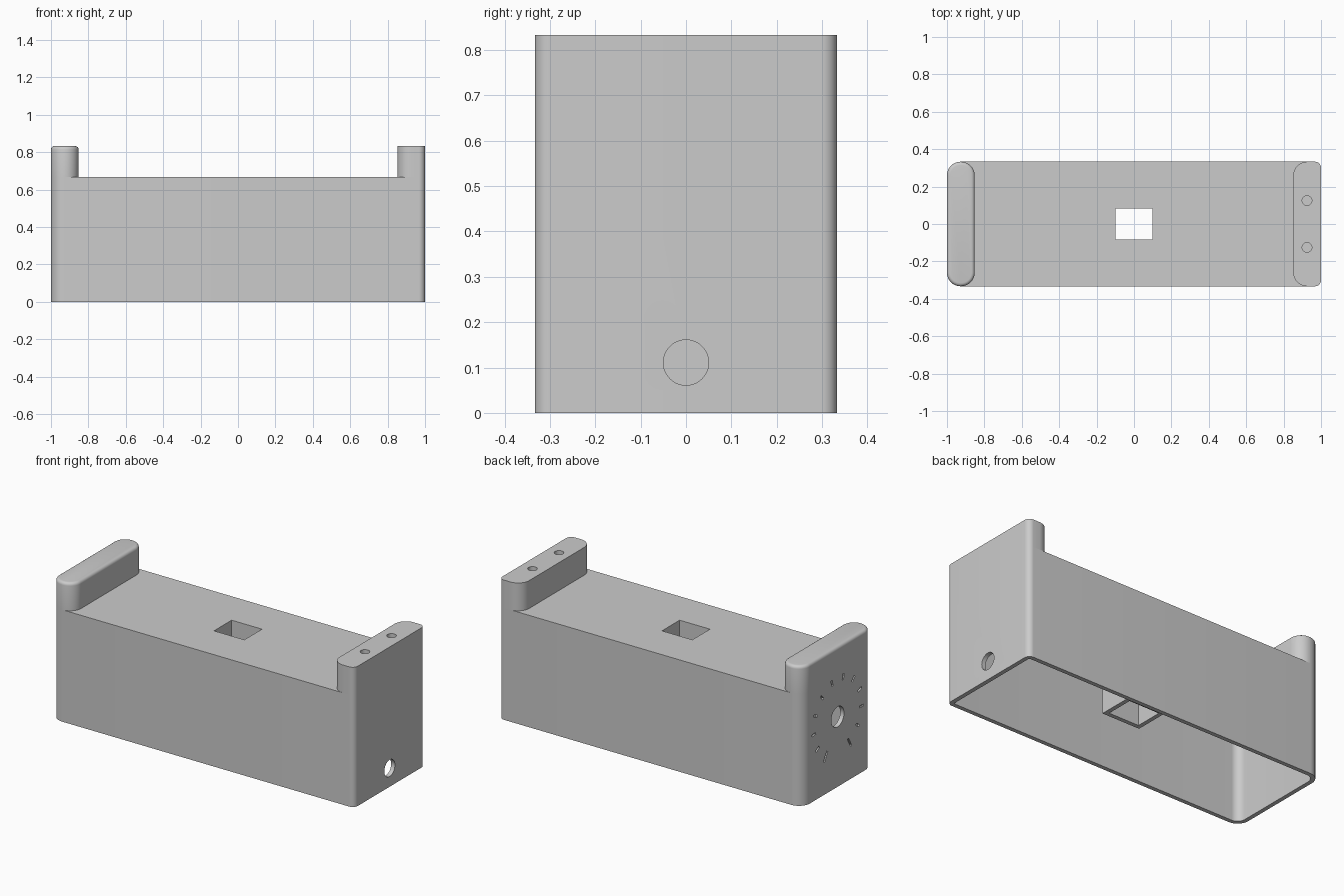
import bpy, bmesh, math
from mathutils import Matrix, Vector

if "Cube" in bpy.data.objects:
    bpy.data.objects.remove(bpy.data.objects["Cube"], do_unlink=True)

grey = bpy.data.materials.new("plain grey")
grey.use_nodes = True
colour = (0.6, 0.6, 0.6, 1)
grey.diffuse_color = colour
grey.node_tree.nodes["Principled BSDF"].inputs["Base Color"].default_value = colour


def finish(bm, name):
    bmesh.ops.recalc_face_normals(bm, faces=bm.faces)
    mesh = bpy.data.meshes.new(name)
    bm.to_mesh(mesh)
    bm.free()
    mesh.materials.append(grey)
    obj = bpy.data.objects.new(name, mesh)
    bpy.context.collection.objects.link(obj)
    return obj


def prism(name, x0, x1, half_y, z0, z1, r_min=0, r_max=0, top_fillet=0):
    """Upright block with its own corner radius at each x end."""
    bm = bmesh.new()
    corners = [(x1, 1, r_max, -1), (x0, 1, r_min, 1), (x0, -1, r_min, 1), (x1, -1, r_max, -1)]
    points = []
    for i, (x, side, r, inward) in enumerate(corners):
        steps = 12 if r else 0
        for k in range(steps + 1):
            a = math.pi / 2 * (i + k / max(steps, 1))
            points.append((x + inward * r + r * math.cos(a),
                           side * (half_y - r) + r * math.sin(a)))
    base = bm.faces.new([bm.verts.new((x, y, z0)) for x, y in points])
    out = bmesh.ops.extrude_face_region(bm, geom=[base])
    top = [v for v in out["geom"] if isinstance(v, bmesh.types.BMVert)]
    bmesh.ops.translate(bm, verts=top, vec=(0, 0, z1 - z0))
    if top_fillet:
        rim = [e for e in bm.edges if all(v in top for v in e.verts)]
        bmesh.ops.bevel(bm, geom=rim, offset=top_fillet, segments=4,
                        profile=0.5, affect='EDGES')
    return finish(bm, name)


def rod(name, centre, radius, length, axis):
    bm = bmesh.new()
    turn = Vector((0, 0, 1)).rotation_difference(Vector(axis)).to_matrix().to_4x4()
    bmesh.ops.create_cone(bm, cap_ends=True, segments=40, radius1=radius, radius2=radius,
                          depth=length, matrix=Matrix.Translation(centre) @ turn)
    return finish(bm, name)


def cut(obj, cutter):
    mod = obj.modifiers.new("cut", 'BOOLEAN')
    mod.operation = 'DIFFERENCE'
    mod.solver = 'EXACT'
    mod.object = cutter
    bpy.context.view_layer.update()
    bpy.context.view_layer.objects.active = obj
    bpy.ops.object.modifier_apply(modifier=mod.name)
    bpy.data.objects.remove(cutter, do_unlink=True)


HALF, ROOF, TOP, WALL = 0.333, 0.667, 0.833, 0.025
BIG, SMALL, POST = 0.073, 0.033, 0.148

# Open-bottomed housing
housing = prism("housing", -1, 1, HALF, 0, ROOF, BIG, SMALL)
cut(housing, prism("cavity", -1 + WALL, 1 - WALL, HALF - WALL, -0.1, ROOF - WALL,
                   BIG - WALL, SMALL - WALL))
cut(housing, prism("slot", -0.1, 0.1, 0.083, 0.5, 0.8))
cut(housing, rod("cable_hole", (1, 0, 0.111), 0.05, 0.2, (1, 0, 0)))

# Dial end: shaft hole and engraved ring of tick marks
DIAL = 0.417
cut(housing, rod("shaft_hole", (-1, 0, DIAL), 0.06, 0.2, (1, 0, 0)))
bm = bmesh.new()
for k in range(12):
    length = 0.06 if k in (0, 11) else 0.035
    angle = math.radians(-150 + 300 * k / 11)
    place = (Matrix.Translation((-1, 0, DIAL)) @ Matrix.Rotation(angle, 4, 'X')
             @ Matrix.Translation((0, 0, 0.225))
             @ Matrix.Diagonal((0.02, 0.012, length, 1)))
    bmesh.ops.create_cube(bm, size=1, matrix=place)
cut(housing, finish(bm, "tick_marks"))

# Square sleeve running down inside the housing
sleeve = prism("slot_sleeve", -0.125, 0.125, 0.108, 0.167, ROOF - WALL / 2)
cut(sleeve, prism("sleeve_bore", -0.1, 0.1, 0.083, 0, 0.8))

# End posts
dial_post = prism("dial_post", -1, -1 + POST, HALF, ROOF, TOP, BIG, BIG, 0.018)
screw_post = prism("screw_post", 1 - POST, 1, HALF, ROOF, TOP, BIG, SMALL)
for side in (-1, 1):
    cut(screw_post, rod("screw_hole", (0.925, side * 0.125, TOP), 0.026, 0.24, (0, 0, 1)))

# Smooth the rounded corners, keep the edges crisp
bpy.ops.object.select_all(action='DESELECT')
for obj in (housing, sleeve, dial_post, screw_post):
    obj.select_set(True)
bpy.context.view_layer.objects.active = housing
bpy.ops.object.shade_smooth_by_angle(angle=math.radians(30))
